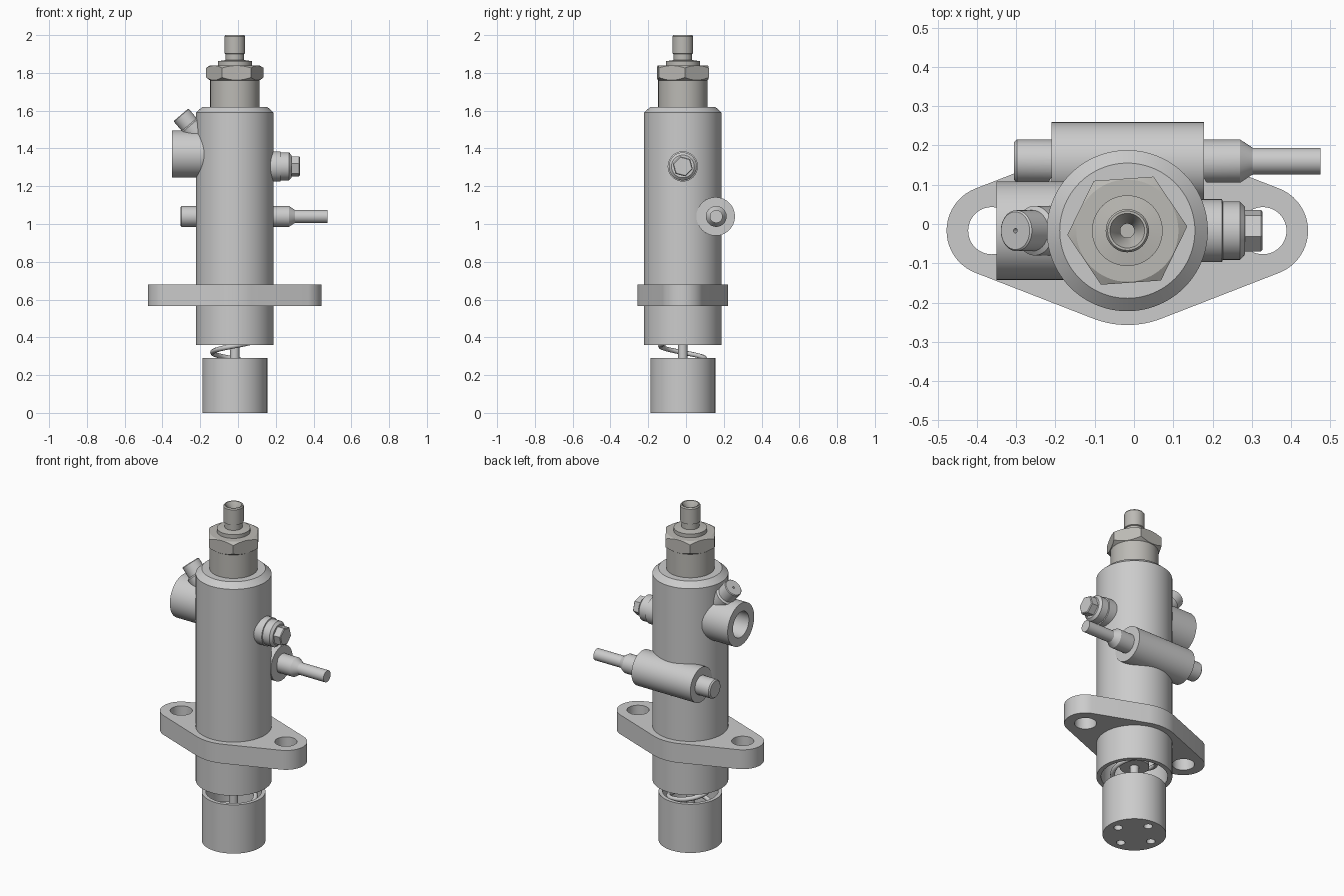
import bpy, bmesh, math
from mathutils import Vector, Matrix

if "Cube" in bpy.data.objects:
    bpy.data.objects.remove(bpy.data.objects["Cube"])

CX = CY = -0.017            # main axis of the pump
Z = Vector((0, 0, 1))
X = Vector((1, 0, 0))


def finish(name, bm, mat=None):
    bmesh.ops.remove_doubles(bm, verts=bm.verts, dist=1e-5)
    bmesh.ops.recalc_face_normals(bm, faces=bm.faces)
    me = bpy.data.meshes.new(name)
    bm.to_mesh(me)
    bm.free()
    ob = bpy.data.objects.new(name, me)
    bpy.context.collection.objects.link(ob)
    if mat:
        me.materials.append(mat)
    smooth(ob)
    return ob


def activate(ob):
    bpy.ops.object.select_all(action='DESELECT')
    ob.select_set(True)
    bpy.context.view_layer.objects.active = ob


def smooth(ob):
    activate(ob)
    bpy.ops.object.shade_smooth_by_angle(angle=math.radians(30))


def lathe(name, profile, origin=(CX, CY, 0), axis=Z, n=64, turn=0.0, closed=False, mat=None):
    """Revolve (radius, height) points about an axis through origin."""
    pts = list(profile)
    if closed:
        pts.append(pts[0])
    else:
        pts = [(0, pts[0][1])] + pts + [(0, pts[-1][1])]
    m = Matrix.Translation(origin) @ Z.rotation_difference(axis).to_matrix().to_4x4()
    bm = bmesh.new()
    rings = []
    for r, h in pts:
        if r == 0:
            rings.append([bm.verts.new(m @ Vector((0, 0, h)))] * n)
        else:
            angles = [turn + 2 * math.pi * i / n for i in range(n)]
            rings.append([bm.verts.new(m @ Vector((r * math.cos(a), r * math.sin(a), h))) for a in angles])
    for a, b in zip(rings, rings[1:]):
        for i in range(n):
            j = (i + 1) % n
            loop = list(dict.fromkeys((a[i], a[j], b[j], b[i])))
            if len(loop) > 2:
                bm.faces.new(loop)
    return finish(name, bm, mat)


def boolean(ob, tool, op='DIFFERENCE'):
    tool.hide_render = True
    mod = ob.modifiers.new(op, 'BOOLEAN')
    mod.operation, mod.object, mod.solver = op, tool, 'EXACT'
    activate(ob)
    bpy.ops.object.modifier_apply(modifier=mod.name)
    bpy.data.objects.remove(tool)
    smooth(ob)


steel = bpy.data.materials.new("warm_steel")
steel.diffuse_color = (0.50, 0.49, 0.46, 1)
steel.use_nodes = True
steel.node_tree.nodes["Principled BSDF"].inputs["Base Color"].default_value = steel.diffuse_color

# Main barrel, open at the bottom
lathe("barrel", [(0.205, 0.36), (0.205, 1.59), (0.172, 1.62), (0, 1.62), (0, 0.62),
                 (0.18, 0.62), (0.18, 0.36)], closed=True, n=96)

# Mounting flange: rounded rhombus with two bolt holes
R, r, d = 0.24, 0.115, 0.345
tilt = math.acos((R - r) / d)


def arc(cx, rad, a0, a1, n=20):
    return [(CX + cx + rad * math.cos(a0 + (a1 - a0) * i / n),
             CY + rad * math.sin(a0 + (a1 - a0) * i / n)) for i in range(n + 1)]


outline = (arc(d, r, -tilt, tilt) + arc(0, R, tilt, math.pi - tilt)
           + arc(-d, r, math.pi - tilt, math.pi + tilt) + arc(0, R, math.pi + tilt, 2 * math.pi - tilt))
bm = bmesh.new()
base = bm.faces.new([bm.verts.new((x, y, 0.565)) for x, y in outline])
top = bmesh.ops.extrude_face_region(bm, geom=[base], use_keep_orig=True)
bmesh.ops.translate(bm, vec=(0, 0, 0.115), verts=[v for v in top["geom"] if isinstance(v, bmesh.types.BMVert)])
flange = finish("mounting_flange", bm)
for s in (-1, 1):
    boolean(flange, lathe("bolt_hole_cutter", [(0.06, 0.5), (0.06, 0.75)], (CX + s * d, CY, 0), n=48))
boolean(flange, lathe("bore_cutter", [(0.195, 0.5), (0.195, 0.75)]))

# Plunger cup with four drain holes in its floor
cup = lathe("plunger_cup", [(0, 0), (0.172, 0), (0.172, 0.29), (0.15, 0.29), (0.15, 0.06), (0, 0.06)], closed=True)
for k in range(4):
    a = k * math.pi / 2
    pos = (CX + 0.115 * math.cos(a), CY + 0.115 * math.sin(a), 0)
    boolean(cup, lathe("drain_cutter", [(0.024, -0.05), (0.024, 0.1)], pos, n=24))

# Plunger stem with spring plate
lathe("plunger_stem", [(0.045, 0.06), (0.045, 0.09), (0.025, 0.09), (0.025, 0.42), (0.08, 0.42),
                       (0.08, 0.45), (0.04, 0.45), (0.04, 0.63)], n=32)

# Return spring
curve = bpy.data.curves.new("return_spring", 'CURVE')
curve.dimensions = '3D'
curve.bevel_depth = 0.013
curve.bevel_resolution = 2
curve.use_fill_caps = True
spline = curve.splines.new('POLY')
pitch, z0, z1, steps = 0.14, 0.075, 0.6, 130
spline.points.add(steps)
for i, p in enumerate(spline.points):
    z = z0 + (z1 - z0) * i / steps
    a = math.pi + 2 * math.pi * (z - 0.32) / pitch
    p.co = (CX + 0.118 * math.cos(a), CY + 0.118 * math.sin(a), z, 1)
bpy.context.collection.objects.link(bpy.data.objects.new("return_spring", curve))

# Delivery valve holder on top: collar, washer and bored outlet
lathe("valve_holder", [(0.13, 1.60), (0.13, 1.77)], mat=steel)
lathe("outlet_nozzle", [(0.09, 1.83), (0.09, 1.862), (0.048, 1.868), (0.048, 1.90), (0.055, 1.903),
                        (0.055, 1.993), (0.05, 2.0), (0.044, 2.0), (0.018, 1.955), (0.018, 1.85),
                        (0, 1.85), (0, 1.83)], closed=True, mat=steel)
nut = lathe("hex_nut", [(0.153, 1.757), (0.153, 1.84)], n=6, turn=math.radians(4), mat=steel)
boolean(nut, lathe("nut_chamfer", [(0.126, 1.757), (0.16, 1.781), (0.16, 1.822), (0.13, 1.84)], mat=steel),
        'INTERSECT')

# Control rack housing and sliding rack behind the barrel
lathe("rack_housing", [(0.102, -0.21), (0.102, 0.178)], (0, 0.157, 1.04), X)
rack = lathe("control_rack", [(0.048, -0.305), (0.055, -0.298), (0.055, 0.27), (0.034, 0.302), (0.034, 0.475)],
             (0, 0.16, 1.04), X, n=48)
boolean(rack, lathe("rack_clearance_cutter", [(0.236, 0.9), (0.236, 1.2)]))

# Fuel inlet boss on the left, with a blind bore
lathe("inlet_boss", [(0, -0.13), (0.125, -0.13), (0.125, -0.35), (0.075, -0.35), (0.075, -0.2), (0, -0.2)],
      (0, CY, 1.37), X, closed=True)

# Tilted bleed screw above the inlet
lathe("bleed_screw", [(0.063, -0.22), (0.063, -0.075), (0.052, -0.068), (0.052, -0.004), (0.048, 0),
                      (0.006, 0), (0.006, -0.03)],
      (-0.302, CY, 1.578), Vector((-0.65, 0, 0.76)).normalized(), n=48)

# Locking bolt on the right: stepped seat and hex head
lathe("bolt_seat", [(0.08, 0.12), (0.08, 0.224), (0.074, 0.226), (0.074, 0.27), (0.06, 0.283)],
      (0, CY, 1.305), X, n=48)
lathe("bolt_head", [(0.055, 0.27), (0.055, 0.323), (0.05, 0.327)], (0, CY, 1.305), X, n=6,
      turn=math.radians(15))
